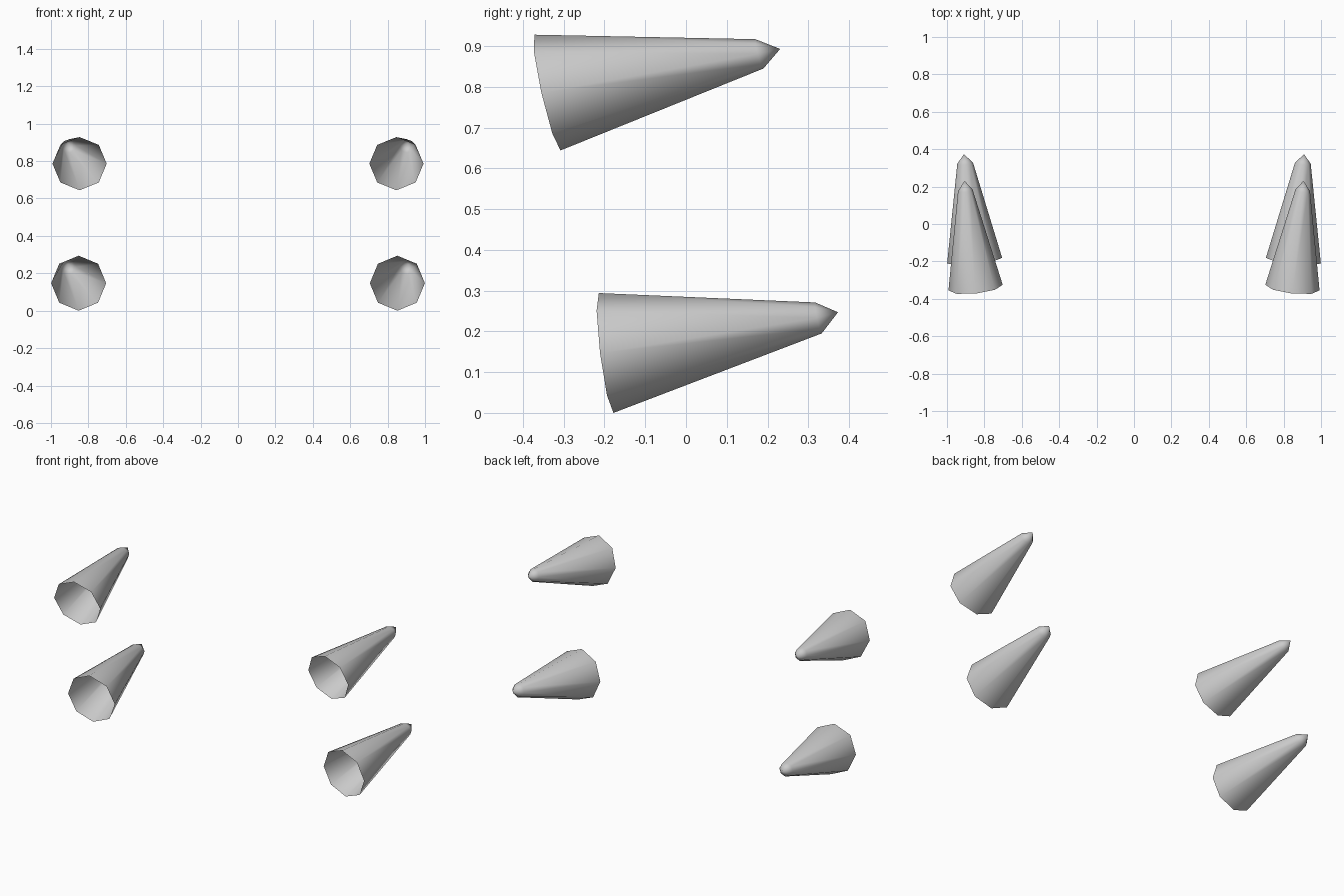
import bpy, bmesh, math
from mathutils import Vector

if "Cube" in bpy.data.objects:
    bpy.data.objects.remove(bpy.data.objects["Cube"])

SIDES = 8


def spike(name, base, tip, apex, side):
    """Hollow eight-sided horn, open at the base; side = 1 or -1 mirrors in x."""
    bm = bmesh.new()
    rings = []
    for centre, across, up in (base, tip):
        ring = []
        for i in range(SIDES):
            a = 2 * math.pi * i / SIDES
            p = Vector(centre) + Vector(across) * math.cos(a) + Vector(up) * math.sin(a)
            ring.append(bm.verts.new((p.x * side, p.y, p.z)))
        rings.append(ring)
    point = bm.verts.new((apex[0] * side, apex[1], apex[2]))
    lower, upper = rings
    for i in range(SIDES):
        j = (i + 1) % SIDES
        faces = [[lower[i], upper[i], upper[j], lower[j]], [upper[i], point, upper[j]]]
        for f in faces:
            # keep normals pointing outward on both sides
            bm.faces.new(f if side < 0 else f[::-1]).smooth = True
    mesh = bpy.data.meshes.new(name)
    bm.to_mesh(mesh)
    bm.free()
    obj = bpy.data.objects.new(name, mesh)
    bpy.context.collection.objects.link(obj)


# each ring: centre, sideways radius vector, upward radius vector
lower_base = ((0.852, -0.196, 0.147), (0.147, -0.015, 0), (0, -0.018, 0.147))
lower_tip = ((0.903, 0.325, 0.233), (0.042, -0.004, 0), (0, -0.008, 0.038))
upper_base = ((0.847, -0.340, 0.786), (0.145, -0.015, 0), (0, -0.032, 0.142))
upper_tip = ((0.902, 0.180, 0.881), (0.039, -0.004, 0), (0, -0.010, 0.036))

for label, side in (("right", 1), ("left", -1)):
    spike("lower_spike_" + label, lower_base, lower_tip, (0.91, 0.373, 0.247), side)
    spike("upper_spike_" + label, upper_base, upper_tip, (0.906, 0.231, 0.893), side)
